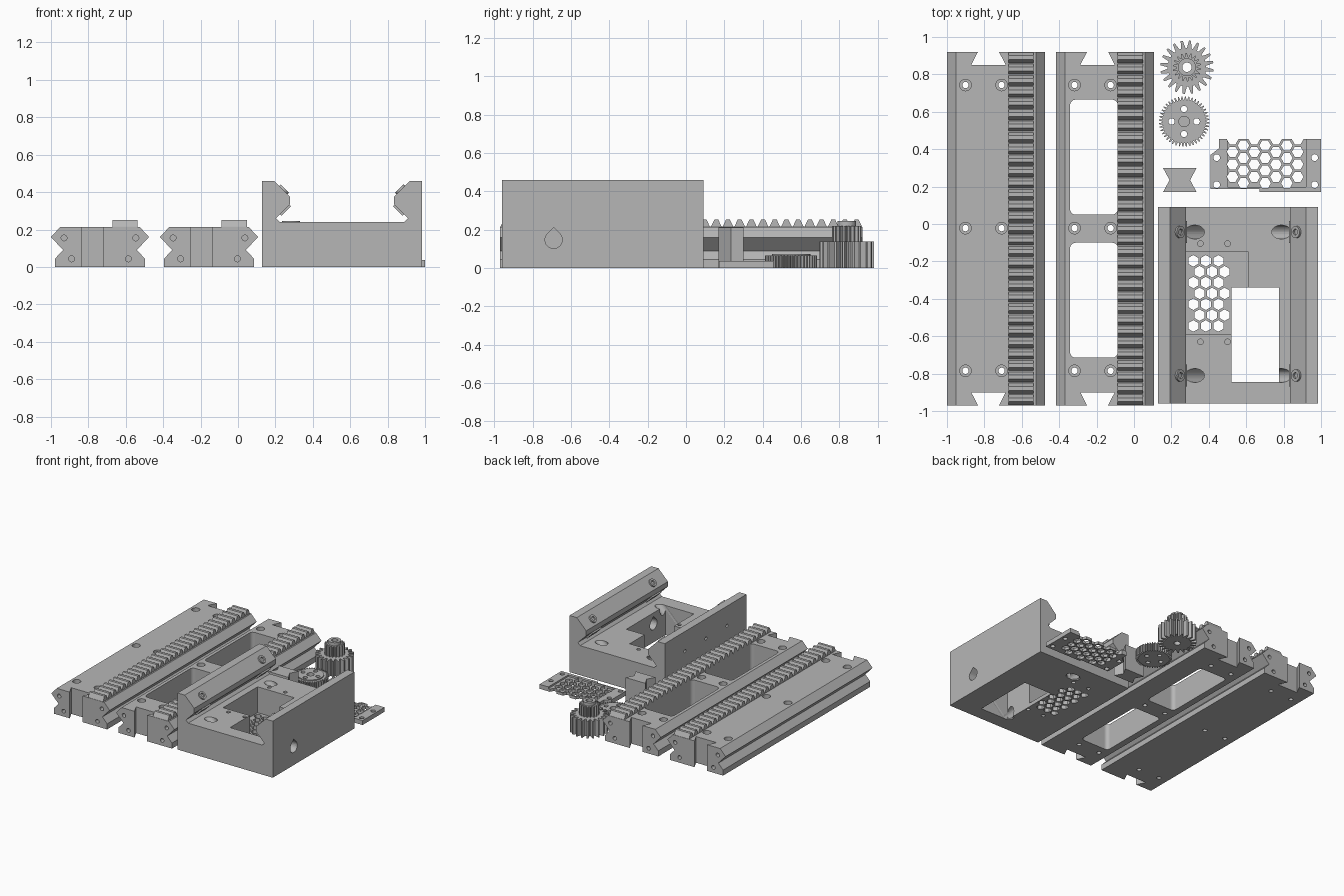
import bpy, bmesh
from math import sin, cos, pi, tau, sqrt
from mathutils import Matrix, Vector

if "Cube" in bpy.data.objects:
    bpy.data.objects.remove(bpy.data.objects["Cube"])

GREY = (0.47, 0.47, 0.47, 1)
mat = bpy.data.materials.new("plain grey plastic")
mat.use_nodes = True
mat.diffuse_color = GREY
mat.node_tree.nodes["Principled BSDF"].inputs["Base Color"].default_value = GREY

# ---------- helpers ----------
AXES = {"z": lambda a, b, h: (a, b, h),
        "y": lambda a, b, h: (a, h, b),
        "x": lambda a, b, h: (h, a, b)}


def prism(bm, pts, lo, hi, axis="z", matrix=None):
    """Extrude a closed outline along an axis into a bmesh."""
    place = AXES[axis]
    rings = []
    for h in (lo, hi):
        ring = [Vector(place(a, b, h)) for a, b in pts]
        rings.append([bm.verts.new(matrix @ v if matrix else v) for v in ring])
    low, high = rings
    n = len(pts)
    bm.faces.new(low[::-1])
    bm.faces.new(high)
    for i in range(n):
        j = (i + 1) % n
        bm.faces.new((low[i], low[j], high[j], high[i]))


def circle(x, y, r, n=24, turn=0.0):
    return [(x + r * cos(tau * i / n + turn), y + r * sin(tau * i / n + turn)) for i in range(n)]


def rect(x0, y0, x1, y1):
    return [(x0, y0), (x1, y0), (x1, y1), (x0, y1)]


def rounded(x0, y0, x1, y1, r):
    corners = [(x1 - r, y1 - r), (x0 + r, y1 - r), (x0 + r, y0 + r), (x1 - r, y0 + r)]
    return [(cx + r * cos(pi / 2 * (q + k / 5)), cy + r * sin(pi / 2 * (q + k / 5)))
            for q, (cx, cy) in enumerate(corners) for k in range(6)]


def gear(x, y, root, tip, teeth):
    pts = []
    for i in range(teeth):
        for f, r in ((0, root), (0.25, root), (0.5, tip), (0.75, tip)):
            a = tau * (i + f) / teeth
            pts.append((x + r * cos(a), y + r * sin(a)))
    return pts


def part(name, *solids):
    """Each solid is a tuple of prism arguments."""
    bm = bmesh.new()
    for s in solids:
        prism(bm, *s)
    bmesh.ops.recalc_face_normals(bm, faces=bm.faces[:])
    mesh = bpy.data.meshes.new(name)
    bm.to_mesh(mesh)
    bm.free()
    mesh.materials.append(mat)
    obj = bpy.data.objects.new(name, mesh)
    bpy.context.collection.objects.link(obj)
    return obj


def cut(obj, *solids):
    cutter = part("cutter", *solids)
    cutter.hide_render = True
    mod = obj.modifiers.new("cut", "BOOLEAN")
    mod.operation, mod.solver, mod.object = "DIFFERENCE", "EXACT", cutter
    graph = bpy.context.evaluated_depsgraph_get()
    graph.update()
    mesh = bpy.data.meshes.new_from_object(obj.evaluated_get(graph))
    obj.modifiers.clear()
    obj.data = mesh
    bpy.data.objects.remove(cutter)


# ---------- toothed rails ----------
BACK, FRONT = 0.92, -0.97


def rail(label, cx, windows):
    half = [(0.213, 0.213), (0.262, 0.16), (0.197, 0.09), (0.24, 0.045), (0.24, 0)]
    outline = [(cx + u, z) for u, z in half] + [(cx - u, z) for u, z in half[::-1]]
    body = part(label + "_rail", (outline, FRONT, BACK, "y"))
    # dovetail sockets at both ends
    nx = cx - 0.04
    cut(body, *[([(nx - 0.056, e + d * 0.001), (nx + 0.056, e + d * 0.001),
                  (nx + 0.092, e - d * 0.07), (nx - 0.092, e - d * 0.07)], -0.1, 0.4)
                for e, d in ((BACK, 1), (FRONT, -1))])
    # screw holes with counterbores
    spots = [(cx + u, y) for u in (-0.163, 0.03) for y in (0.743, -0.022, -0.785)]
    cut(body, *[(circle(x, y, 0.017), -0.1, 0.4) for x, y in spots])
    cut(body, *[(circle(x, y, 0.031), 0.17, 0.4) for x, y in spots])
    # pin holes in the end faces
    cut(body, *[(circle(cx + s * u, z, 0.016, 12), y - 0.1, y + 0.1, "y")
                for y in (BACK, FRONT) for s in (-1, 1) for u, z in ((0.192, 0.155), (0.152, 0.043))])
    if windows:
        cut(body, *[(rounded(cx - 0.187, y0, cx + 0.068, y0 + 0.615, 0.03), -0.1, 0.4)
                    for y0 in (0.05, -0.715)])
    # rack teeth
    pitch, count = (BACK - FRONT) / 31, 31
    teeth = [(FRONT, 0.2)]
    for i in range(count):
        teeth += [(FRONT + (i + f) * pitch, z) for f, z in
                  ((0.05, 0.216), (0.33, 0.252), (0.67, 0.252), (0.95, 0.216))]
    teeth.append((BACK, 0.2))
    part(label + "_rack", (teeth, cx + 0.068, cx + 0.202, "x"))


rail("solid", -0.738, False)
rail("open", -0.155, True)

# ---------- carriage housing ----------
MID, H0, H1 = 0.5565, -0.96, 0.09
side = [(0.4285, 0), (0.4285, 0.46), (0.363, 0.46), (0.2785, 0.375),
        (0.2785, 0.335), (0.353, 0.26), (0.333, 0.24)]
housing = part("carriage_housing", ([(MID - u, z) for u, z in side] +
                                    [(MID + u, z) for u, z in side[::-1]], H0, H1, "y"))
cut(housing, (rect(0.279, -0.59, 0.61, -0.147), 0.03, 0.5))          # grille pocket
cut(housing, (rect(0.52, -0.845, 0.775, -0.34), -0.1, 0.5))          # motor window
# vent grille
STEP = 0.067
cut(housing, *[(circle(0.317 + (c + (r % 2) / 2) * STEP, -0.197 - r * STEP * sqrt(3) / 2,
                       0.031, 6, pi / 6), -0.1, 0.1) for r in range(7) for c in range(3)])
# blind screw holes from both faces
screws = [(x, y) for x in (0.355, 0.5) for y in (-0.105, -0.63)]
cut(housing, *[(circle(x, y, 0.015, 16), lo, hi) for x, y in screws for lo, hi in ((0.14, 0.3), (-0.1, 0.06))])
# cable hole with a pointed top
drop = [(-0.69 + 0.045 * cos(a), 0.147 + 0.045 * sin(a)) for a in [pi * (0.75 + k / 12) for k in range(19)]]
cut(housing, (drop + [(-0.69, 0.147 + 0.045 * sqrt(2))], 0.7, 1.1, "x"))
# pin holes in the outer side
cut(housing, *[(circle(y, 0.3, 0.013, 12), 0.05, 0.18, "x") for y in (-0.17, -0.44, -0.71)])

# slanted driver bores, screw bosses and clamp plates
for s, word in ((-1, "right"), (1, "left")):
    for y, end in ((-0.043, "back"), (-0.81, "front")):
        down = Matrix.Translation((MID + s * 0.26, y, 0.2675)) @ Matrix.Rotation(s * pi / 4, 4, "Y")
        cut(housing, (circle(0, 0, 0.037), -0.45, 0, "z", down))
        up = Matrix.Translation((MID + s * 0.314, y, 0.4105)) @ Matrix.Rotation(-s * pi / 4, 4, "Y")
        boss = part(f"{end}_{word}_screw_boss", (circle(0, 0, 0.032), -0.01, 0.012, "z", up))
        cut(boss, (circle(0, 0, 0.016), -0.002, 0.1, "z", up))
        low = Matrix.Translation((MID + s * 0.3065, y, 0.307)) @ Matrix.Rotation(s * pi / 4, 4, "Y")
        part(f"{end}_{word}_clamp_plate", (rect(-0.036, -0.058, 0.036, 0.058), -0.012, 0.01, "z", low))

# ---------- hexagon grille cover ----------
cover = part("grille_cover", ([(0.41, 0.187), (0.67, 0.187), (0.67, 0.172), (1.0, 0.172), (1.0, 0.455),
                               (0.455, 0.455), (0.455, 0.405), (0.41, 0.37)], 0, 0.036))
cut(cover, (rect(0.5, 0.198, 0.92, 0.5), 0.022, 0.1))
cut(cover, *[(circle(0.527 + c * STEP * sqrt(3) / 2, (0.453 if c % 2 == 0 else 0.4195) - r * STEP,
                     0.031, 6), -0.1, 0.1) for c in range(7) for r in range(4)])
cut(cover, *[(circle(x, y, 0.018, 16), -0.1, 0.1) for x in (0.442, 0.966) for y in (0.355, 0.21)])

# ---------- bow-tie connector ----------
bow = [(0.09, 0.065), (0.055, 0), (0.09, -0.065)]
part("dovetail_connector", ([(0.245 + u, 0.235 + v) for u, v in bow] +
                            [(0.245 - u, 0.235 + v) for u, v in bow[::-1]], 0, 0.21))

# ---------- stepped pinion ----------
PX, PY = 0.283, 0.838
for name, outline, lo, hi in (("large_pinion", gear(PX, PY, 0.103, 0.143, 20), 0, 0.137),
                              ("small_pinion", gear(PX, PY, 0.055, 0.076, 18), 0.137, 0.22),
                              ("pinion_hub", circle(PX, PY, 0.048, 32), 0.22, 0.245)):
    piece = part(name, (outline, lo, hi))
    cut(piece, (circle(PX, PY, 0.025), -0.1, 0.4))

# ---------- fine-toothed disc gear ----------
GX, GY = 0.268, 0.548
disc = part("disc_gear", (gear(GX, GY, 0.116, 0.135, 44), 0, 0.066))
plate = part("disc_gear_face", (circle(GX, GY, 0.1, 40), 0.066, 0.074))
pins = [(circle(GX + 0.067 * cos(a), GY + 0.067 * sin(a), 0.017, 16), -0.1, 0.2)
        for a in (0, pi / 2, pi, 3 * pi / 2)]
for piece in (disc, plate):
    cut(piece, *pins)
    cut(piece, (circle(GX, GY, 0.028), 0.03, 0.2))
